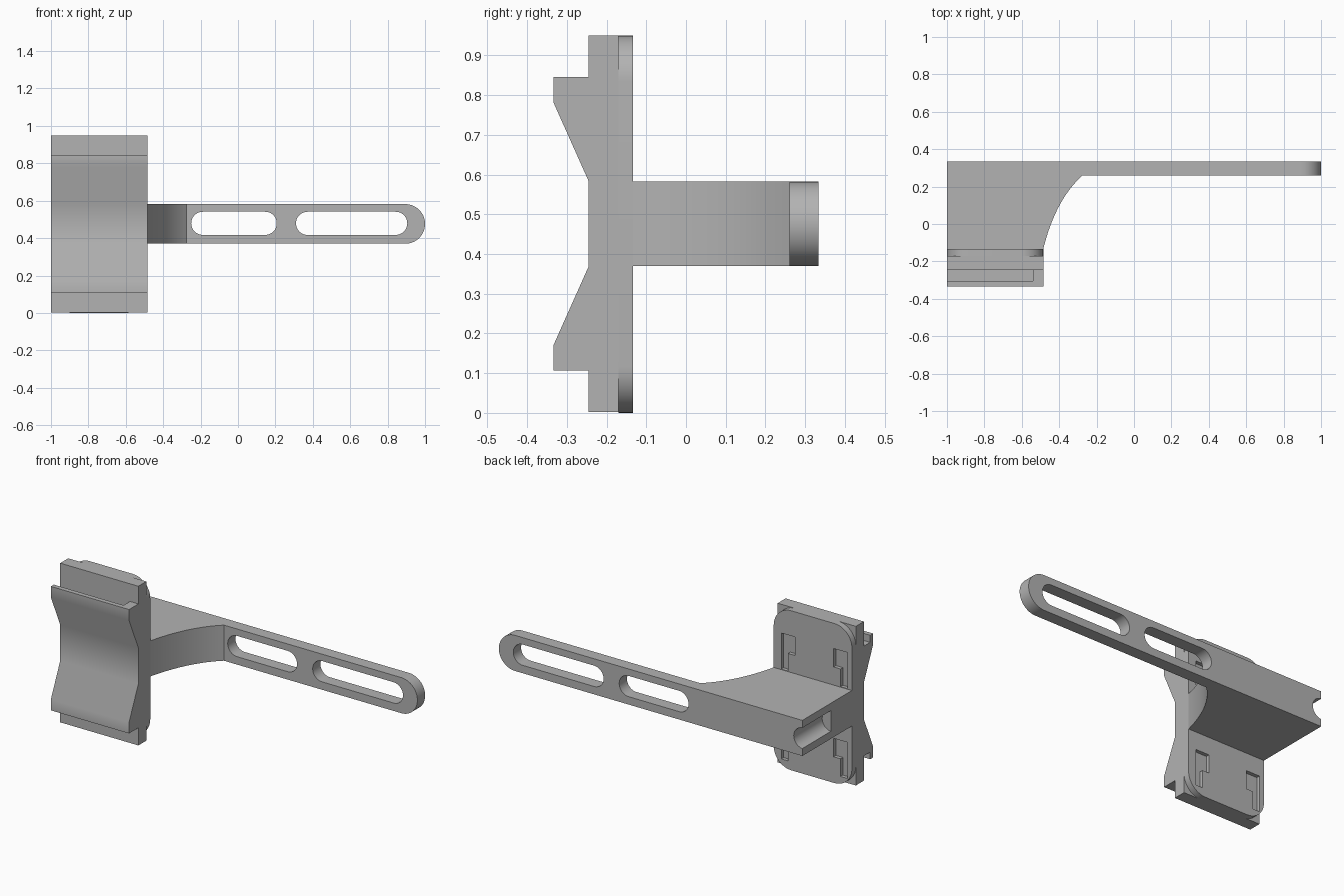
import bpy, bmesh, math
from mathutils import Vector

cube = bpy.data.objects.get("Cube")
if cube:
    bpy.data.objects.remove(cube, do_unlink=True)

grey = bpy.data.materials.new("plain_grey")
grey.use_nodes = True
colour = (0.45, 0.45, 0.45, 1)
grey.diffuse_color = colour
grey.node_tree.nodes["Principled BSDF"].inputs["Base Color"].default_value = colour


def prism(name, points, axis, lo, hi):
    """Extrude a 2D outline along an axis; outline uses the other two axes in order."""
    bm = bmesh.new()

    def place(p, d):
        co = list(p)
        co.insert("xyz".index(axis), d)
        return bm.verts.new(co)

    face = bm.faces.new([place(p, lo) for p in points])
    move = Vector([hi - lo if a == axis else 0 for a in "xyz"])
    new = bmesh.ops.extrude_face_region(bm, geom=[face])["geom"]
    bmesh.ops.translate(bm, vec=move, verts=[v for v in new if isinstance(v, bmesh.types.BMVert)])
    bmesh.ops.recalc_face_normals(bm, faces=bm.faces)
    mesh = bpy.data.meshes.new(name)
    bm.to_mesh(mesh)
    bm.free()
    mesh.materials.append(grey)
    ob = bpy.data.objects.new(name, mesh)
    bpy.context.collection.objects.link(ob)
    return ob


def rounded(x0, x1, z0, z1, r, steps=12):
    """Rectangle outline with round corners."""
    pts = []
    corners = [(x1 - r, z1 - r), (x0 + r, z1 - r), (x0 + r, z0 + r), (x1 - r, z0 + r)]
    for q, (cx, cz) in enumerate(corners):
        for i in range(steps + 1):
            a = (q + i / steps) * math.pi / 2
            pts.append((cx + r * math.cos(a), cz + r * math.sin(a)))
    return pts


def slot(x0, x1, z, r, steps=24):
    """Outline with semicircular ends."""
    pts = []
    for cx, start in ((x1 - r, -math.pi / 2), (x0 + r, math.pi / 2)):
        for i in range(steps + 1):
            a = start + math.pi * i / steps
            pts.append((cx + r * math.cos(a), z + r * math.sin(a)))
    return pts


def activate(ob):
    bpy.ops.object.select_all(action="DESELECT")
    ob.select_set(True)
    bpy.context.view_layer.objects.active = ob


def cut(ob, cutter):
    activate(ob)
    mod = ob.modifiers.new("cut", "BOOLEAN")
    mod.operation = "DIFFERENCE"
    mod.solver = "EXACT"
    mod.object = cutter
    bpy.ops.object.modifier_apply(modifier=mod.name)
    bpy.data.objects.remove(cutter, do_unlink=True)


LEFT, RIGHT = -1.0, -0.485       # x extent of the mount
MID = 0.476                      # middle height
BACK, SEAM = -0.133, -0.17       # back of the panel, and where it meets the saddle

# Front saddle with two clamping ridges
upper = [(SEAM, 0.95), (-0.245, 0.95), (-0.245, 0.845), (-0.333, 0.845), (-0.333, 0.78), (-0.245, 0.583)]
lower = [(y, 2 * MID - z) for y, z in reversed(upper)]
saddle = prism("saddle", upper + lower, "x", LEFT, RIGHT)

# Grooves behind the ridge lips, open at one end
for z0, z1 in ((0.803, 0.9), (0.052, 0.149)):
    cut(saddle, prism("groove", [(-0.305, z0), (-0.245, z0), (-0.245, z1), (-0.305, z1)], "x", -1.1, -0.54))

# Rounded back panel with L-shaped pockets
panel = prism("back_panel", rounded(LEFT, RIGHT, 0, 0.95, 0.115), "y", SEAM, BACK)
for outer, side in ((-0.535, -1), (-0.97, 1)):
    for base in (0.05, 0.585):
        wide, narrow = outer + side * 0.09, outer + side * 0.045
        outline = [(outer, base), (narrow, base), (narrow, base + 0.105),
                   (wide, base + 0.105), (wide, base + 0.215), (outer, base + 0.215)]
        cut(panel, prism("pocket", outline, "y", BACK - 0.022, 0))

# Arm with a curved gusset
start, bend, end = Vector((RIGHT, BACK)), Vector((-0.42, 0.13)), Vector((-0.275, 0.26))
curve = []
for i in range(17):
    t = i / 16
    curve.append(tuple((1 - t) ** 2 * start + 2 * t * (1 - t) * bend + t * t * end))
R = 0.106
TIP = 1 - R
outline = [(LEFT, BACK)] + curve + [(TIP, 0.26), (TIP, 0.333), (LEFT, 0.333)]
arm = prism("arm", outline, "z", MID - R, MID + R)

# Round end of the bar
half = [(TIP + R * math.sin(a), MID - R * math.cos(a)) for a in (math.pi * i / 32 for i in range(33))]
tip = prism("arm_tip", half, "y", 0.26, 0.333)

# Long slots through the bar, and a blind half-round notch at the far end
cut(arm, prism("short_slot", slot(-0.25, 0.207, MID + 0.003, 0.062), "y", 0.2, 0.4))
long_slot = slot(0.31, 0.905, MID + 0.003, 0.062)
cut(arm, prism("long_slot", long_slot, "y", 0.2, 0.4))
cut(tip, prism("long_slot", long_slot, "y", 0.2, 0.4))
cut(arm, prism("end_notch", slot(-1.2, -0.943, MID, 0.062), "y", 0.065, 0.4))

# Smooth curved faces, keep edges crisp
for ob in (saddle, panel, arm, tip):
    activate(ob)
    bpy.ops.object.shade_smooth_by_angle(angle=math.radians(30))
